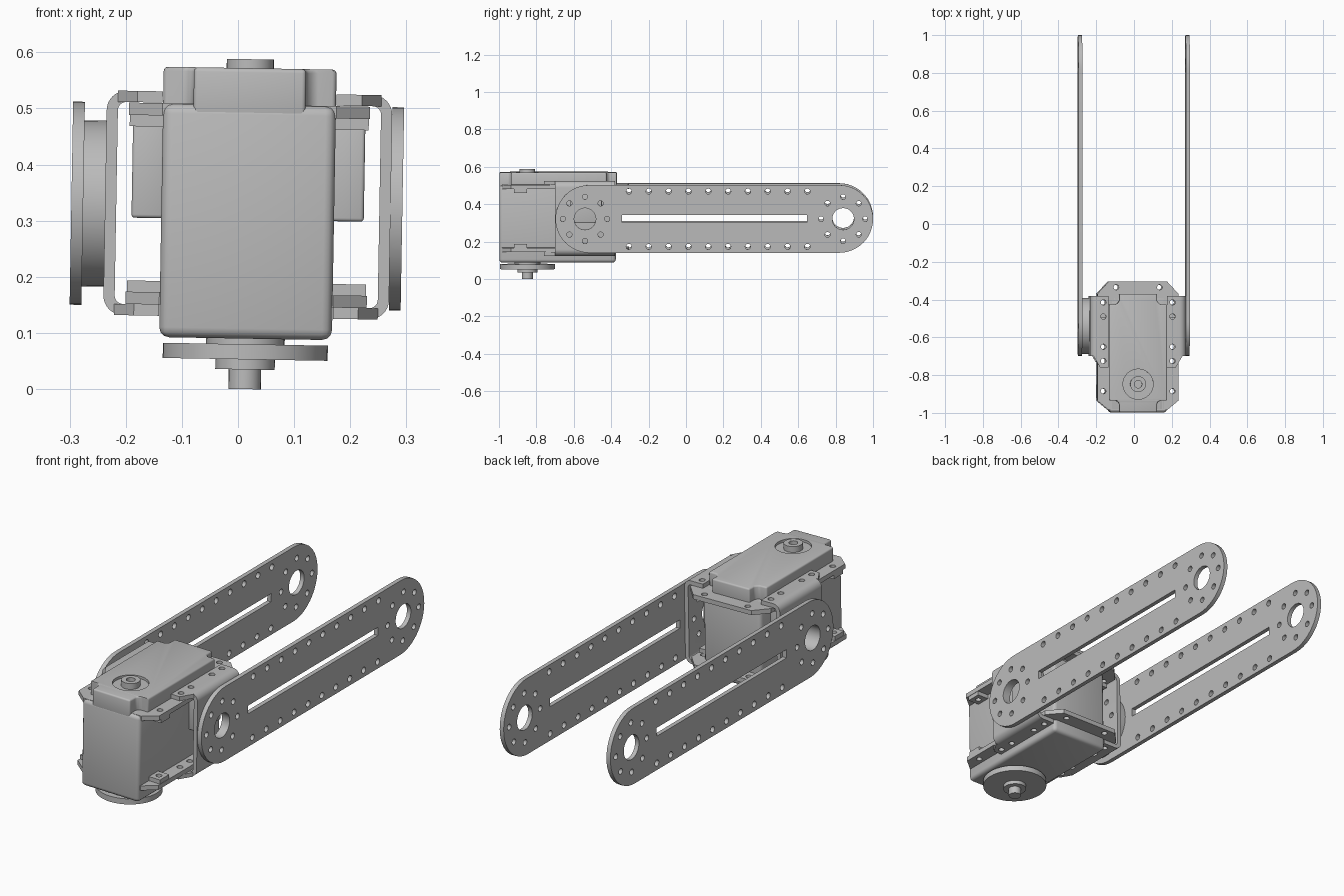
import bpy, bmesh, math
from mathutils import Matrix

if "Cube" in bpy.data.objects:
    bpy.data.objects.remove(bpy.data.objects["Cube"])

grey = bpy.data.materials.new("plain grey")
grey.use_nodes = True
grey.diffuse_color = (0.5, 0.5, 0.5, 1)
grey.node_tree.nodes["Principled BSDF"].inputs["Base Color"].default_value = (0.5, 0.5, 0.5, 1)

CX, CZ = 0.0175, 0.326        # servo centre in x, pivot height
PIVOT_Y, SHAFT_Y = -0.54, -0.848
parts = []

# Outline plane for each extrusion direction: X takes (y, z), Y takes (z, x), Z takes (x, y)
TURN = {
    "X": Matrix(((0, 0, 1), (1, 0, 0), (0, 1, 0))).to_4x4(),
    "Y": Matrix(((0, 1, 0), (0, 0, 1), (1, 0, 0))).to_4x4(),
    "Z": Matrix.Identity(4),
}


def arc(u, v, r, start, end, n=8):
    angles = [math.radians(start + (end - start) * i / n) for i in range(n + 1)]
    return [(u + r * math.cos(a), v + r * math.sin(a)) for a in angles]


def circle(u, v, r, n=32):
    return arc(u, v, r, 0, 360, n)[:-1]


def rect(u0, v0, u1, v1):
    return [(u0, v0), (u1, v0), (u1, v1), (u0, v1)]


def ring(u, v, r, hole, count=8):
    step = 2 * math.pi / count
    return [circle(u + r * math.cos(i * step), v + r * math.sin(i * step), hole, 12) for i in range(count)]


def bake(ob):
    """Replace the object's mesh by its modified mesh."""
    bpy.context.view_layer.update()
    mesh = bpy.data.meshes.new_from_object(ob.evaluated_get(bpy.context.evaluated_depsgraph_get()))
    ob.modifiers.clear()
    ob.data = mesh


def prism(name, loops, axis, lo, hi, bevel=0.0):
    """Extrude filled outlines; inner outlines become holes."""
    curve = bpy.data.curves.new(name, "CURVE")
    curve.dimensions, curve.fill_mode, curve.extrude = "2D", "BOTH", (hi - lo) / 2
    for loop in loops:
        spline = curve.splines.new("POLY")
        spline.points.add(len(loop) - 1)
        for point, (u, v) in zip(spline.points, loop):
            point.co = (u, v, 0, 1)
        spline.use_cyclic_u = True
    temp = bpy.data.objects.new("temp", curve)
    bpy.context.collection.objects.link(temp)
    bpy.context.view_layer.update()
    mesh = bpy.data.meshes.new_from_object(temp.evaluated_get(bpy.context.evaluated_depsgraph_get()))
    bpy.data.objects.remove(temp)
    mesh.transform(TURN[axis] @ Matrix.Translation((0, 0, (lo + hi) / 2)))
    bm = bmesh.new()
    bm.from_mesh(mesh)
    bmesh.ops.remove_doubles(bm, verts=bm.verts, dist=1e-5)
    if len(loops) == 1:
        bmesh.ops.dissolve_limit(bm, angle_limit=0.01, verts=bm.verts, edges=bm.edges)
    bmesh.ops.recalc_face_normals(bm, faces=bm.faces)
    bm.to_mesh(mesh)
    bm.free()
    ob = bpy.data.objects.new(name, mesh)
    bpy.context.collection.objects.link(ob)
    if bevel:
        mod = ob.modifiers.new("bevel", "BEVEL")
        mod.width, mod.segments, mod.limit_method = bevel, 3, "ANGLE"
        bake(ob)
    parts.append(ob)
    return ob


def drill(ob, loops, axis, lo, hi):
    cutter = prism("cutter", loops, axis, lo, hi)
    cutter.hide_render = True
    parts.remove(cutter)
    mod = ob.modifiers.new("drill", "BOOLEAN")
    mod.operation, mod.object, mod.solver = "DIFFERENCE", cutter, "EXACT"
    bake(ob)
    bpy.data.objects.remove(cutter)


# Servo body and stepped top cap
prism("servo_body", [rect(CX - 0.154, -0.998, CX + 0.154, -0.375)], "Z", 0.09, 0.507, 0.018)
half = [(0.1, -0.997), (0.1, -0.95), (0.115, -0.935), (0.154, -0.935),
        (0.154, -0.425), (0.115, -0.425), (0.1, -0.41), (0.1, -0.37)]
outline = [(CX + x, y) for x, y in half] + [(CX - x, y) for x, y in reversed(half)]
cap = prism("servo_top_cap", [outline], "Z", 0.48, 0.572, 0.012)
drill(cap, [circle(CX, SHAFT_Y, 0.08)], "Z", 0.56, 0.6)
prism("top_bearing", [circle(CX, SHAFT_Y, 0.042), circle(CX, SHAFT_Y, 0.02, 20)], "Z", 0.555, 0.588)

# Mounting rims around the body, with bosses and screw holes
rim_half = [(0.155, -0.985), (0.215, -0.935), (0.215, -0.37), (0.155, -0.305)]
rim = [(CX + x, y) for x, y in rim_half] + [(CX - x, y) for x, y in reversed(rim_half)]
FLANGE_Y = (-0.725, -0.65, -0.49, -0.415)
side_holes = [circle(CX + s * 0.183, y, 0.014, 12) for s in (-1, 1) for y in (-0.885,) + FLANGE_Y]
rear_holes = [circle(CX + s * 0.115, -0.335, 0.014, 12) for s in (-1, 1)]
for name, lo, hi, boss_lo in (("top", 0.485, 0.507, 0.465), ("bottom", 0.148, 0.17, 0.17)):
    prism(name + "_rim", [rim] + side_holes + rear_holes, "Z", lo, hi)
    for s, side in ((-1, "right"), (1, "left")):
        for y in (-0.885, -0.46):
            x = CX + s * 0.183
            boss = [rect(x - 0.03, y - 0.035, x + 0.03, y + 0.035), circle(x, y, 0.014, 12)]
            prism(f"{name}_{side}_boss", boss, "Z", boss_lo, boss_lo + 0.02)

# Output horn and its shaft under the servo
prism("horn_neck", [circle(CX, SHAFT_Y, 0.07)], "Z", 0.075, 0.095)
prism("output_horn", [circle(CX, SHAFT_Y, 0.147, 48)], "Z", 0.053, 0.08)
prism("horn_hub", [circle(CX, SHAFT_Y, 0.053)], "Z", 0.035, 0.055)
prism("horn_pin", [circle(CX, SHAFT_Y, 0.029, 24)], "Z", 0.0, 0.036)

# Bent brackets, one per side
top, bottom, thick, bend, out = 0.528, 0.128, 0.02, 0.035, 0.2545
web_holes = [circle(PIVOT_Y, CZ, 0.058)] + ring(PIVOT_Y, CZ, 0.118, 0.014)
for s, side in ((-1, "right"), (1, "left")):
    profile = [(0.155, top)] + arc(out - bend, top - bend, bend, 90, 0)
    profile += arc(out - bend, bottom + bend, bend, 0, -90) + [(0.155, bottom), (0.155, bottom + thick)]
    profile += arc(out - bend, bottom + bend, bend - thick, -90, 0)
    profile += arc(out - bend, top - bend, bend - thick, 0, 90) + [(0.155, top - thick)]
    bracket = prism(side + "_bracket", [[(z, CX + s * x) for x, z in profile]], "Y", -0.70, -0.38)
    web = sorted((CX + s * 0.225, CX + s * 0.27))
    drill(bracket, web_holes, "X", web[0], web[1])
    flange_holes = [circle(CX + s * 0.183, y, 0.014, 12) for y in FLANGE_Y[1:]]
    drill(bracket, flange_holes, "Z", 0.1, 0.56)
    # Chamfered flange ends and the side blocks behind the brackets
    pad = [(CX + s * x, y) for x, y in ((0.155, -0.70), (0.155, -0.76), (0.2, -0.76), (0.235, -0.70))]
    for z in (bottom, top - thick):
        prism(side + "_flange_end", [pad, circle(CX + s * 0.183, FLANGE_Y[0], 0.014, 12)], "Z", z, z + thick)
    block = sorted((CX + s * 0.15, CX + s * 0.207))
    prism(side + "_side_block", [rect(block[0], -0.62, block[1], -0.45)], "Z", 0.302, 0.47, 0.006)

# Spacer disc between the right bracket and its arm
prism("right_horn_disc", [circle(PIVOT_Y, CZ, 0.148, 48), circle(PIVOT_Y, CZ, 0.058)], "X", -0.277, -0.236)

# Long slotted arms
R, TIP_Y = 0.181, 0.84
arm = arc(0.819, CZ, R, -90, 90, 24) + arc(-0.517, CZ, R, 90, 270, 24)
holes = [rect(-0.342, CZ - 0.02, 0.647, CZ + 0.02)]
for y in (PIVOT_Y, TIP_Y):
    holes += [circle(y, CZ, 0.058)] + ring(y, CZ, 0.118, 0.014)
for i in range(10):
    holes += [circle(-0.305 + i * 0.106, CZ + dz, 0.015, 12) for dz in (-0.148, 0.148)]
prism("right_arm", [arm] + holes, "X", -0.297, -0.276)
prism("left_arm", [arm] + holes, "X", 0.272, 0.293)

# Slight lean of the whole assembly, shading and material
pivot = Matrix.Translation((0, 0, CZ))
lean = pivot @ Matrix.Rotation(math.radians(1), 4, "Y") @ pivot.inverted()
for ob in parts:
    mesh = ob.data
    mesh.transform(lean)
    mesh.materials.clear()
    mesh.materials.append(grey)
    mesh.polygons.foreach_set("material_index", [0] * len(mesh.polygons))
    mesh.polygons.foreach_set("use_smooth", [True] * len(mesh.polygons))
    mesh.set_sharp_from_angle(angle=math.radians(35))
    mesh.update()
